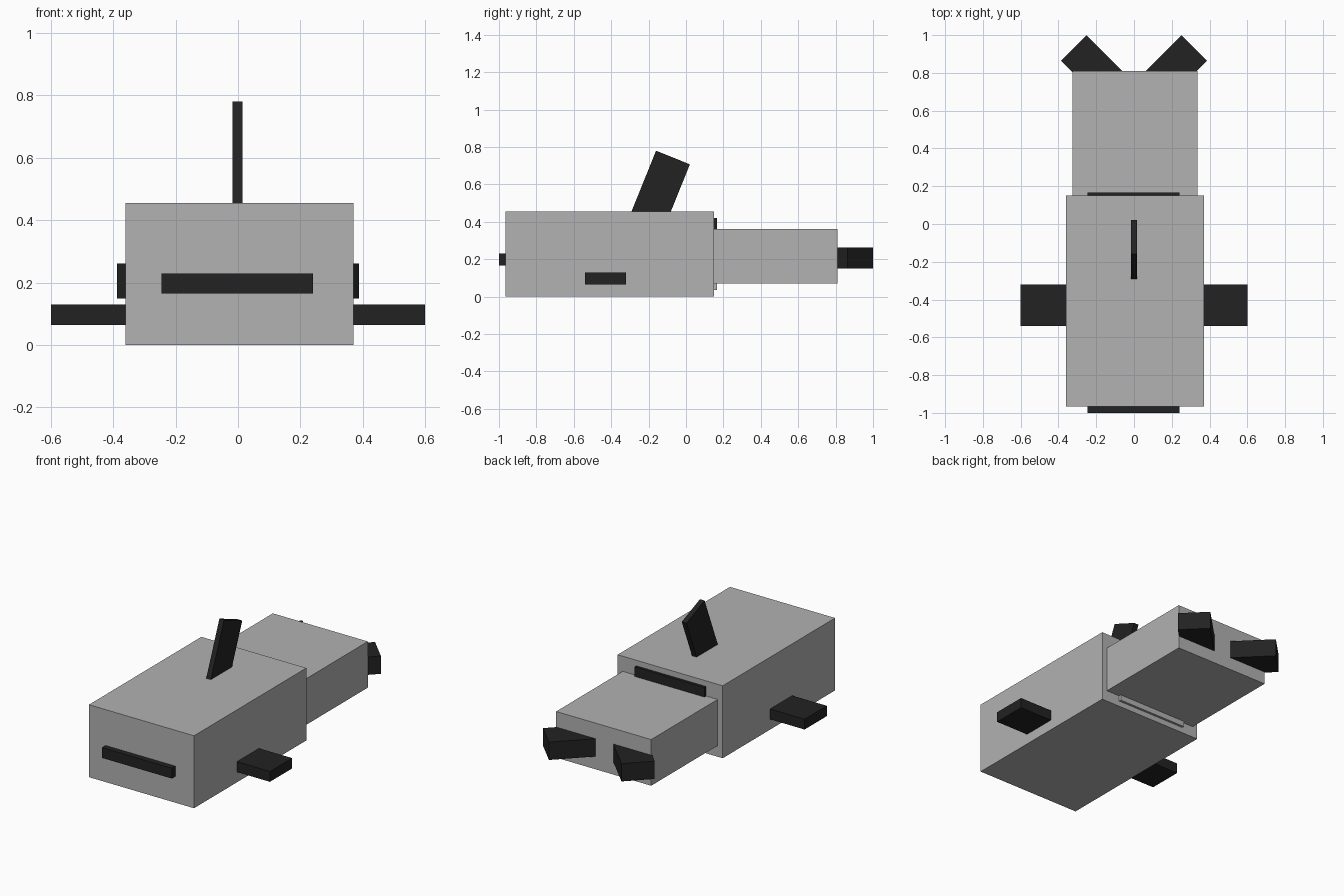
import bpy, math
from mathutils import Matrix, Vector

old = bpy.data.objects.get("Cube")
if old:
    bpy.data.objects.remove(old, do_unlink=True)


def material(name, value):
    m = bpy.data.materials.new(name)
    m.use_nodes = True
    colour = (value, value, value, 1)
    m.diffuse_color = colour
    m.node_tree.nodes["Principled BSDF"].inputs["Base Color"].default_value = colour
    return m


grey = material("light_grey", 0.445)
black = material("black", 0.016)


def block(name, low, high, mat, pivot=(0, 0, 0), axis="Z", angle=0):
    """Box between two corners, turned about its pivot."""
    low, high = Vector(low), Vector(high)
    bpy.ops.mesh.primitive_cube_add(size=1)
    ob = bpy.context.object
    ob.name = name
    size = Matrix.Diagonal((*(high - low), 1))
    turn = Matrix.Rotation(math.radians(angle), 4, axis)
    ob.data.transform(Matrix.Translation(pivot) @ turn
                      @ Matrix.Translation((low + high) / 2) @ size)
    ob.data.materials.append(mat)
    return ob


# Body and narrower rear section
block("body", (-0.36, -0.965, 0), (0.37, 0.15, 0.455), grey)
block("rear_section", (-0.325, 0.14, 0.07), (0.335, 0.81, 0.36), grey)

# Front bar and strips around the rear joint
block("front_bar", (-0.245, -1, 0.165), (0.24, -0.95, 0.23), black)
block("upper_joint_strip", (-0.245, 0.14, 0.355), (0.24, 0.167, 0.42), black)
block("lower_joint_strip", (-0.245, 0.14, 0.035), (0.24, 0.165, 0.08), grey)

# Leaning top fin, from its upper front corner down into the body
block("top_fin", (-0.017, 0, -0.4), (0.015, 0.195, 0), black,
      pivot=(0, -0.16, 0.78), axis="X", angle=-22)

# Paired side fins and splayed tail fins
for side, s in (("left", 1), ("right", -1)):
    xs = sorted((s * 0.33, s * 0.6))
    block(side + "_side_fin", (xs[0], -0.54, 0.065), (xs[1], -0.32, 0.13), black)
    xs = sorted((0, s * 0.192))
    block(side + "_tail_fin", (xs[0], -0.3, 0.15), (xs[1], 0, 0.262), black,
          pivot=(s * 0.252, 1, 0), angle=-45 * s)
